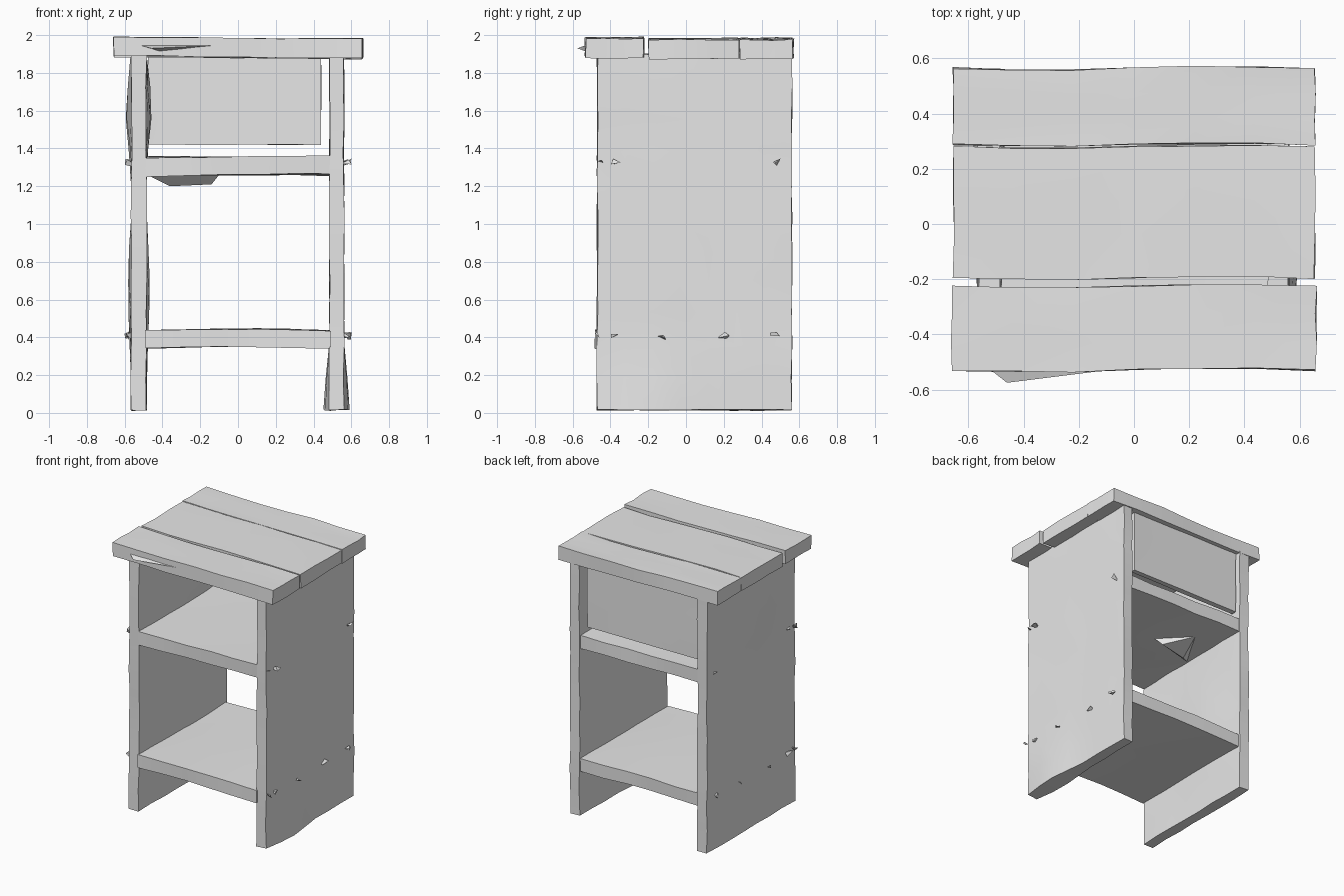
import bpy, bmesh, math, random
from mathutils import Vector

random.seed(4)
if "Cube" in bpy.data.objects:
    bpy.data.objects.remove(bpy.data.objects["Cube"], do_unlink=True)

GREY = (0.8, 0.8, 0.8, 1)
wood = bpy.data.materials.new("pale_grey")
wood.use_nodes = True
wood.diffuse_color = GREY
wood.node_tree.nodes["Principled BSDF"].inputs["Base Color"].default_value = GREY


def finish(name, bm):
    bmesh.ops.recalc_face_normals(bm, faces=bm.faces)
    mesh = bpy.data.meshes.new(name)
    bm.to_mesh(mesh)
    bm.free()
    mesh.materials.append(wood)
    obj = bpy.data.objects.new(name, mesh)
    bpy.context.collection.objects.link(obj)
    bpy.context.view_layer.objects.active = obj
    obj.select_set(True)
    bpy.ops.object.shade_smooth_by_angle(angle=math.radians(35))
    obj.select_set(False)
    return obj


def board(name, low, high, cuts=(0, 0, 0), warp=None, jitter=0.004):
    """Rough box cut along each axis, then bent by a rule and slightly jittered."""
    low, high = Vector(low), Vector(high)
    bm = bmesh.new()
    bmesh.ops.create_cube(bm, size=1)
    for v in bm.verts:
        v.co = Vector([low[i] + (v.co[i] + 0.5) * (high[i] - low[i]) for i in range(3)])
    for axis, count in enumerate(cuts):
        for k in range(count):
            at, normal = low.copy(), Vector()
            at[axis] += (high[axis] - low[axis]) * (k + 1) / (count + 1)
            normal[axis] = 1
            bmesh.ops.bisect_plane(bm, geom=bm.verts[:] + bm.edges[:] + bm.faces[:],
                                   plane_co=at, plane_no=normal)
    for v in bm.verts:
        if warp:
            v.co += warp(v.co.copy())
        v.co += Vector([random.uniform(-jitter, jitter) for _ in range(3)])
    return finish(name, bm)


def bump(p, y, z, ry, rz, amount):
    d = math.hypot((p.y - y) / ry, (p.z - z) / rz)
    return amount * max(0, 1 - d)


# Side panels, swollen in a few places
def right_warp(p):
    side = -1 if p.x < -0.52 else 1
    swell = bump(p, 0.1, 1.6, 0.4, 0.3, 0.035) + bump(p, 0.2, 0.65, 0.4, 0.4, 0.02)
    return Vector((side * swell, 0, 0))


def left_warp(p):
    side = 1 if p.x > 0.52 else -1
    return Vector((side * bump(p, -0.2, 0.06, 0.3, 0.3, 0.04), 0, 0))


board("right_side_panel", (-0.565, -0.47, 0.015), (-0.485, 0.56, 1.9), (0, 6, 10), right_warp)
board("left_side_panel", (0.485, -0.47, 0.015), (0.56, 0.56, 1.9), (0, 6, 10), left_warp)


# Shelves
def sag(p):
    return Vector((0, 0, 0.012 * (p.x / 0.5) * (0.2 - p.y)))


def crown(p):
    return Vector((0, -0.01 if p.y < -0.4 else 0, -0.01 * (abs(p.x) / 0.5) ** 2))


board("upper_shelf", (-0.49, -0.47, 1.26), (0.49, 0.55, 1.355), (4, 3, 0), sag)
board("lower_shelf", (-0.49, -0.47, 0.35), (0.49, 0.55, 0.445), (4, 3, 0), crown)

# Back panel, with gaps beside and below
board("back_panel", (-0.475, 0.49, 1.42), (0.44, 0.53, 1.9), (3, 0, 2), None, 0.002)


# Top planks, narrow gap between each pair
def tilt(p):
    return Vector((0, 0.006 * math.sin(5 * p.x), -0.008 * p.x))


planks = [("front", -0.53, -0.225, 1.885, 0.66),
          ("middle", -0.195, 0.28, 1.88, 0.655),
          ("rear", 0.287, 0.565, 1.88, 0.655)]
for label, y0, y1, z, half in planks:
    board(label + "_top_plank", (-half, y0, z), (half, y1, z + 0.1), (5, 2, 0), tilt)


# Splinters
def splinter(name, points):
    bm = bmesh.new()
    verts = [bm.verts.new(p) for p in points]
    bmesh.ops.convex_hull(bm, input=verts)
    return finish(name, bm)


splinter("shelf_underside_splinter", [(-0.48, 0.0, 1.26), (-0.1, 0.1, 1.26), (-0.3, 0.3, 1.26),
                                      (-0.36, 0.1, 1.2), (-0.14, 0.14, 1.21)])
splinter("front_plank_splinter", [(-0.53, -0.52, 1.95), (-0.02, -0.52, 1.95),
                                  (-0.46, -0.575, 1.93), (-0.4, -0.52, 1.91)])

# Crumpled nail heads on both sides
for height, depths in ((1.325, (-0.45, -0.37, 0.47)), (0.41, (-0.455, -0.38, -0.13, 0.2, 0.47))):
    for y in depths:
        for side, label in ((-1, "right"), (1, "left")):
            cloud = [(side * (0.55 + random.uniform(0, 0.055)),
                      y + random.uniform(-0.03, 0.03),
                      height + random.uniform(-0.022, 0.022)) for _ in range(6)]
            splinter(label + "_nail_head", cloud)
